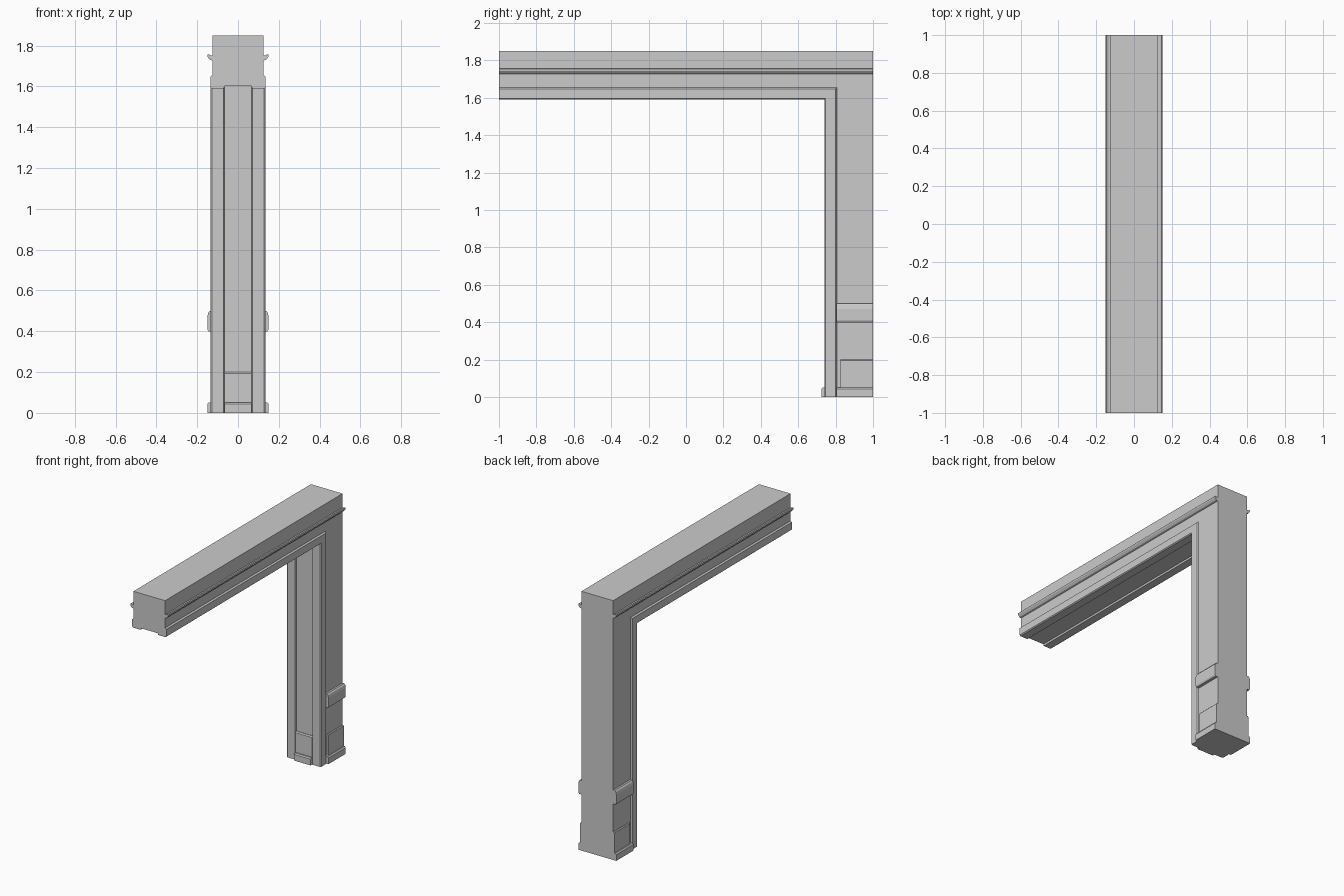
import bpy, bmesh

cube = bpy.data.objects.get("Cube")
if cube:
    bpy.data.objects.remove(cube, do_unlink=True)

mat = bpy.data.materials.new("plain_grey")
mat.use_nodes = True
GREY = (0.6, 0.6, 0.6, 1)
mat.diffuse_color = GREY
mat.node_tree.nodes["Principled BSDF"].inputs["Base Color"].default_value = GREY


def loft(name, rings):
    """Closed solid through matching rings of points."""
    bm = bmesh.new()
    loops = [[bm.verts.new(p) for p in ring] for ring in rings]
    n = len(loops[0])
    for a, b in zip(loops, loops[1:]):
        for i in range(n):
            j = (i + 1) % n
            bm.faces.new((a[i], a[j], b[j], b[i]))
    bm.faces.new(loops[0])
    bm.faces.new(loops[-1])
    bmesh.ops.recalc_face_normals(bm, faces=bm.faces)
    mesh = bpy.data.meshes.new(name)
    bm.to_mesh(mesh)
    bm.free()
    mesh.materials.append(mat)
    obj = bpy.data.objects.new(name, mesh)
    bpy.context.collection.objects.link(obj)
    return obj


def side_moulding(name, profile, y0, y1):
    """Extrude an x-z profile along y on both sides."""
    for side, sign in (("left", 1), ("right", -1)):
        loft(f"{side}_{name}", [[(sign * x, y, z) for x, z in profile] for y in (y0, y1)])


# Frame: half section (x, depth from the inner edge) mitred round the corner
INNER_Y, INNER_Z = 0.74, 1.59
half = [(0.066, 0.012), (0.07, 0), (0.128, 0), (0.135, 0.006),
        (0.135, 0.058), (0.125, 0.066), (0.125, 0.26)]
section = half + [(-x, d) for x, d in reversed(half)]
loft("post_and_beam", [
    [(x, -1, INNER_Z + d) for x, d in section],
    [(x, INNER_Y + d, INNER_Z + d) for x, d in section],
    [(x, INNER_Y + d, 0) for x, d in section],
])

# Side mouldings
side_moulding("cornice_rail", [(0.12, 1.75), (0.135, 1.752), (0.145, 1.758), (0.15, 1.753),
                               (0.149, 1.744), (0.137, 1.73), (0.12, 1.725)], -1, 1)
side_moulding("post_band", [(0.12, 0.5), (0.138, 0.5), (0.146, 0.49), (0.15, 0.472),
                            (0.15, 0.41), (0.144, 0.4), (0.12, 0.4)], 0.805, 1)
side_moulding("base_panel", [(0.12, 0), (0.135, 0), (0.135, 0.195), (0.13, 0.2), (0.12, 0.2)],
              0.825, 1)
side_moulding("plinth", [(0.12, 0), (0.15, 0), (0.15, 0.043), (0.143, 0.052), (0.12, 0.052)],
              0.805, 1)

# Base pieces in the front channel: y-z profiles extruded along x
for name, front, top in (("front_base_panel", 0.742, 0.2), ("front_plinth", 0.724, 0.052)):
    profile = [(0.78, 0), (front, 0), (front, top - 0.008), (front + 0.006, top), (0.78, top)]
    loft(name, [[(x, y, z) for y, z in profile] for x in (-0.066, 0.066)])
